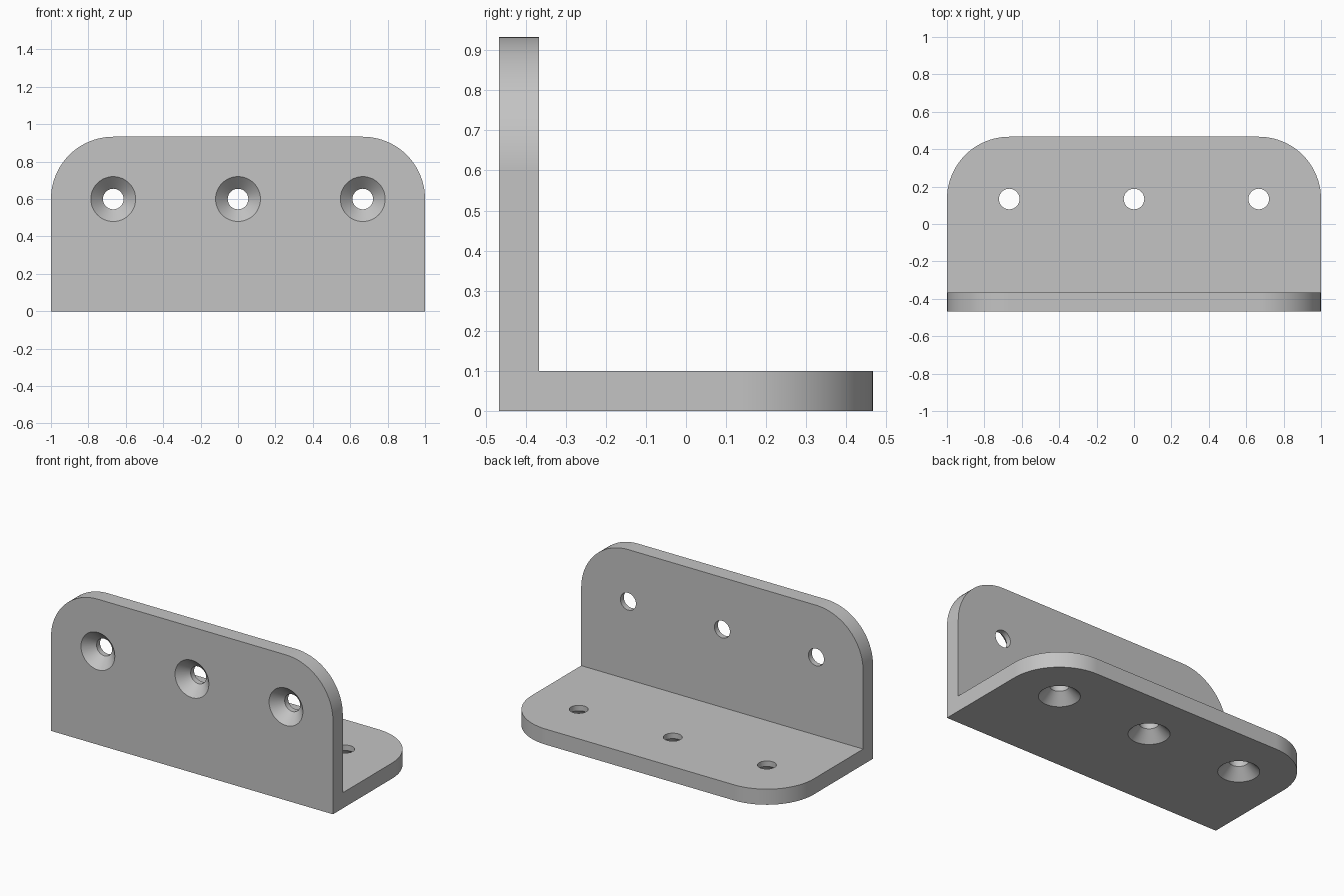
import bpy
import bmesh
from math import cos, sin, pi, radians
from mathutils import Matrix, Vector

cube = bpy.data.objects.get("Cube")
if cube:
    bpy.data.objects.remove(cube, do_unlink=True)

HALF = 1.0            # half width
LEG = 0.933           # height and depth of the two legs
THICK = 0.1
CORNER = 0.333        # rounded corner radius
FRONT = -LEG / 2
HOLE, SINK = 0.055, 0.12
HOLE_X = (-0.667, 0, 0.667)
HOLE_AT = 0.6         # distance of the holes from the heel

metal = bpy.data.materials.new("grey metal")
metal.use_nodes = True
grey = (0.55, 0.55, 0.55, 1)
metal.diffuse_color = grey
metal.node_tree.nodes["Principled BSDF"].inputs["Base Color"].default_value = grey


def make_object(name, bm):
    bmesh.ops.recalc_face_normals(bm, faces=bm.faces)
    mesh = bpy.data.meshes.new(name)
    bm.to_mesh(mesh)
    bm.free()
    mesh.materials.append(metal)
    obj = bpy.data.objects.new(name, mesh)
    bpy.context.collection.objects.link(obj)
    return obj


def add_plug(bm, matrix, sides=48):
    """Closed countersunk plug whose axis runs along local z, from the outer face inward."""
    rings = []
    lip = 0.01
    for r, z in ((SINK + lip, -lip), (HOLE, SINK - HOLE), (HOLE, THICK + lip)):
        rings.append([bm.verts.new(matrix @ Vector((r * cos(2 * pi * i / sides),
                                                    r * sin(2 * pi * i / sides), z)))
                      for i in range(sides)])
    for low, high in zip(rings, rings[1:]):
        for i in range(sides):
            j = (i + 1) % sides
            bm.faces.new((low[i], low[j], high[j], high[i]))
    bm.faces.new(rings[0][::-1])
    bm.faces.new(rings[-1])


# Angle bracket: L profile swept across the width
bm = bmesh.new()
inner = FRONT + THICK
profile = [(FRONT, 0), (-FRONT, 0), (-FRONT, THICK), (inner, THICK), (inner, LEG), (FRONT, LEG)]
face = bm.faces.new([bm.verts.new((-HALF, y, z)) for y, z in profile])
sweep = bmesh.ops.extrude_face_region(bm, geom=[face])
bmesh.ops.translate(bm, vec=(2 * HALF, 0, 0),
                    verts=[g for g in sweep["geom"] if isinstance(g, bmesh.types.BMVert)])

# Rounded outer corners of both legs
corners = []
for e in bm.edges:
    a, b = (v.co for v in e.verts)
    if abs(a.x - b.x) < 0.001 and (min(a.z, b.z) > LEG - 0.001 or min(a.y, b.y) > -FRONT - 0.001):
        corners.append(e)
bmesh.ops.bevel(bm, geom=corners, offset=CORNER, segments=20, profile=0.5, affect='EDGES')
bracket = make_object("angle_bracket", bm)

# Countersunk screw holes in the upright and the base
bm = bmesh.new()
for x in HOLE_X:
    add_plug(bm, Matrix.Translation((x, FRONT, HOLE_AT)) @ Matrix.Rotation(radians(-90), 4, 'X'))
    add_plug(bm, Matrix.Translation((x, FRONT + HOLE_AT, 0)))
cutter = make_object("screw_hole_cutter", bm)
cutter.hide_render = True

cut = bracket.modifiers.new("screw holes", 'BOOLEAN')
cut.operation = 'DIFFERENCE'
cut.solver = 'EXACT'
cut.object = cutter

bpy.ops.object.select_all(action='DESELECT')
bracket.select_set(True)
bpy.context.view_layer.objects.active = bracket
bpy.ops.object.modifier_apply(modifier=cut.name)
bpy.data.objects.remove(cutter, do_unlink=True)

# Smooth curves with crisp rims
bpy.ops.object.shade_smooth_by_angle(angle=radians(30))
weighted = bracket.modifiers.new("flat faces", 'WEIGHTED_NORMAL')
weighted.keep_sharp = True
